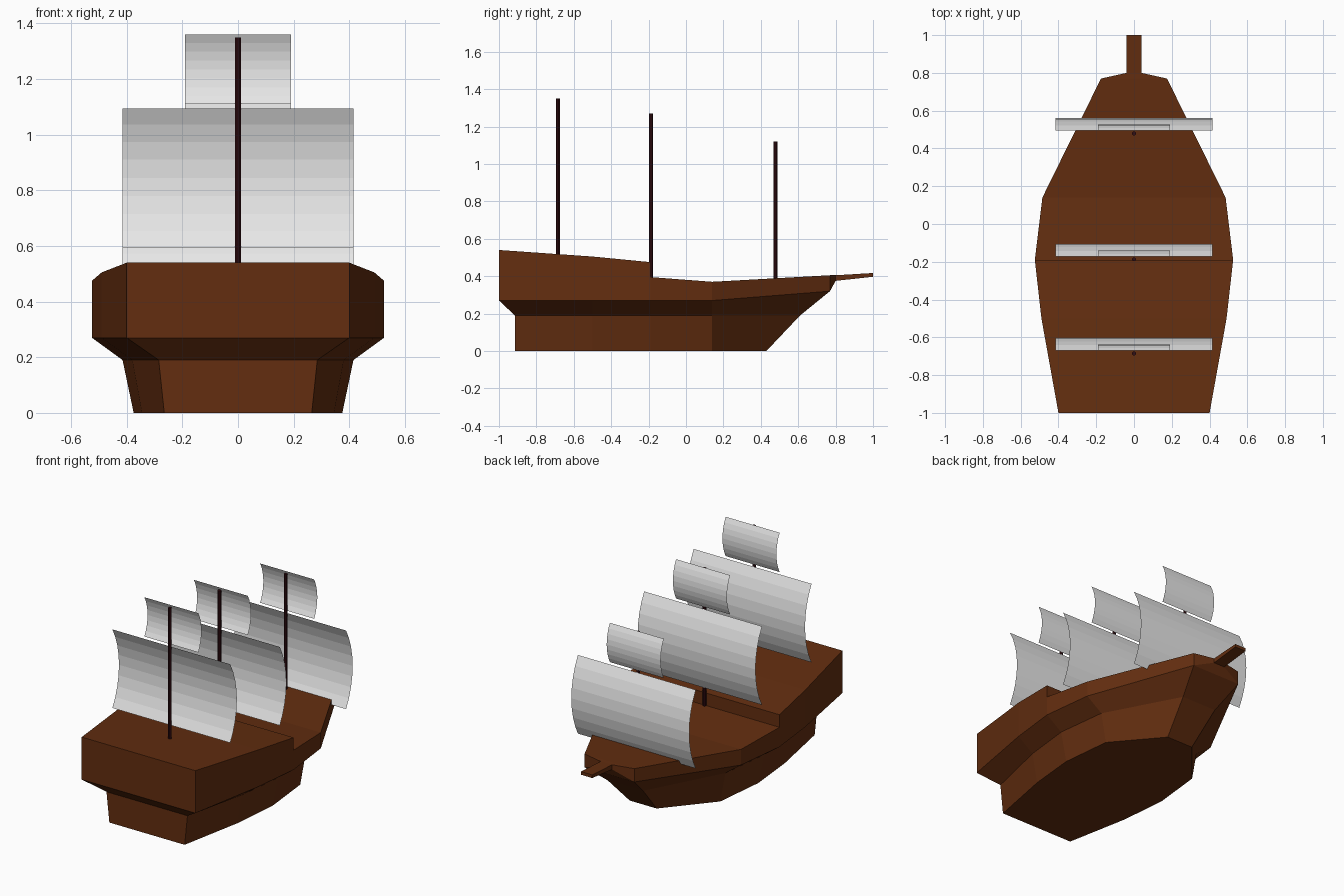
import bpy, bmesh, math

if "Cube" in bpy.data.objects:
    bpy.data.objects.remove(bpy.data.objects["Cube"], do_unlink=True)


def material(name, rgb):
    m = bpy.data.materials.new(name)
    m.use_nodes = True
    color = (*rgb, 1)
    m.diffuse_color = color
    m.node_tree.nodes["Principled BSDF"].inputs["Base Color"].default_value = color
    return m


def add_object(name, bm, mat, closed=True):
    bmesh.ops.remove_doubles(bm, verts=bm.verts, dist=0.0005)
    if closed:
        bmesh.ops.recalc_face_normals(bm, faces=bm.faces)
    mesh = bpy.data.meshes.new(name)
    bm.to_mesh(mesh)
    bm.free()
    mesh.materials.append(mat)
    obj = bpy.data.objects.new(name, mesh)
    bpy.context.collection.objects.link(obj)
    return obj


wood = material("brown wood", (0.125, 0.027, 0.005))
mast_wood = material("dark mast wood", (0.032, 0.004, 0.006))
canvas = material("white canvas", (0.8, 0.8, 0.8))


# Hull: half sections (x, y, z) from deck edge to rail underside, waist and keel
def section(y, deck_x, deck_z, waist_x, keel_x, rail_z=0.27, waist_y=None, keel_y=None):
    waist_y = y if waist_y is None else waist_y
    keel_y = waist_y if keel_y is None else keel_y
    return [(deck_x, y, deck_z), (deck_x, y, rail_z),
            (waist_x, waist_y, 0.19), (keel_x, keel_y, 0)]


def flip(p):
    return (-p[0], p[1], p[2])


sections = [
    section(-1, 0.40, 0.54, 0.285, 0.265, waist_y=-0.915),
    section(-0.5, 0.49, 0.505, 0.38, 0.345),
    section(-0.19, 0.525, 0.475, 0.415, 0.375),
    section(-0.19, 0.525, 0.395, 0.415, 0.375),
    section(0.14, 0.485, 0.37, 0.375, 0.34),
    section(0.77, 0.175, 0.405, 0.125, 0.095, rail_z=0.32, waist_y=0.61, keel_y=0.43),
]

bm = bmesh.new()


def face(*points):
    bm.faces.new([bm.verts.new(p) for p in points])


for a, b in zip(sections, sections[1:]):
    face(a[0], b[0], flip(b[0]), flip(a[0]))            # deck, and the step in it
    if a[1] == b[1]:
        continue
    face(a[3], b[3], flip(b[3]), flip(a[3]))            # bottom
    for i in range(3):
        face(a[i], a[i + 1], b[i + 1], b[i])
        face(*map(flip, (a[i], a[i + 1], b[i + 1], b[i])))

# Stern and bow planking
stern, bow = sections[0], sections[-1]
for s, levels in ((stern, (0, 1, 2)), (bow, (1, 2))):
    for i in levels:
        face(s[i], s[i + 1], flip(s[i + 1]), flip(s[i]))

# Beak and bowsprit
root_top, root_low = (0.04, 0.80, 0.405), (0.04, 0.80, 0.375)
tip_top, tip_low = (0.04, 1.0, 0.417), (0.04, 1.0, 0.397)
face(bow[0], root_top, flip(root_top), flip(bow[0]))
face(bow[1], root_low, flip(root_low), flip(bow[1]))
for side in (lambda p: p, flip):
    face(*map(side, (bow[0], root_top, root_low, bow[1])))
    face(*map(side, (root_top, tip_top, tip_low, root_low)))
for a, b in ((root_top, tip_top), (tip_top, tip_low), (tip_low, root_low)):
    face(a, b, flip(b), flip(a))
add_object("hull", bm, wood)


# Masts
def mast(name, y, bottom, top):
    bpy.ops.mesh.primitive_cylinder_add(vertices=8, radius=0.011, depth=top - bottom,
                                        location=(0, y, (top + bottom) / 2),
                                        rotation=(0, 0, math.pi / 8))
    obj = bpy.context.object
    obj.name = name
    obj.data.materials.append(mast_wood)


# Sails: single sheets bulging forward along a circular arc
def sail(name, half_width, y, bottom, height, bulge, steps=8):
    sheet = bmesh.new()
    radius = (height ** 2 / 4 + bulge ** 2) / (2 * bulge)
    span = math.asin(height / 2 / radius)
    rows = []
    for i in range(steps + 1):
        t = span * (2 * i / steps - 1)
        py = y + bulge - radius * (1 - math.cos(t))
        pz = bottom + height / 2 + radius * math.sin(t)
        rows.append([sheet.verts.new((s * half_width, py, pz)) for s in (1, -1)])
    for (a, b), (c, d) in zip(rows, rows[1:]):
        sheet.faces.new((a, b, d, c))
    add_object(name, sheet, canvas, closed=False)


for label, y, foot, top in (("rear", -0.685, 0.48, 1.35),
                            ("middle", -0.187, 0.37, 1.27),
                            ("fore", 0.479, 0.36, 1.12)):
    mast(label + "_mast", y, foot, top)
    sail(label + "_main_sail", 0.415, y + 0.015, top - 0.755, 0.50, 0.066)
    sail(label + "_top_sail", 0.19, y + 0.015, top - 0.24, 0.25, 0.032)
